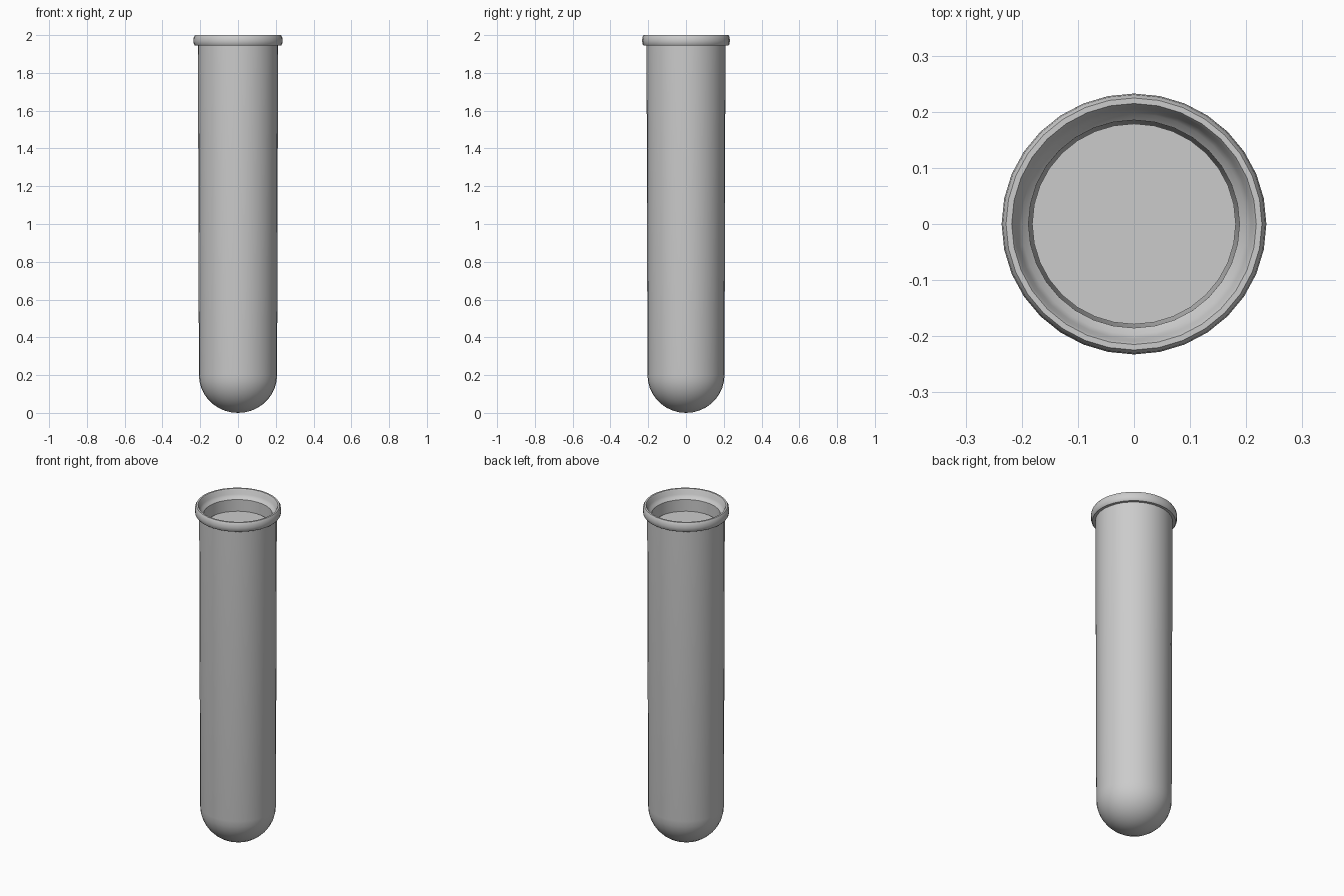
import bpy, bmesh
from math import sin, cos, pi

if "Cube" in bpy.data.objects:
    bpy.data.objects.remove(bpy.data.objects["Cube"])

SIDES = 32


def lathe(name, profile, angle=0.6):
    """Revolve an (r, z) profile around z; points with r = 0 become poles."""
    bm = bmesh.new()
    rings = []
    for r, z in profile:
        if r < 1e-6:
            rings.append([bm.verts.new((0, 0, z))] * SIDES)
        else:
            rings.append([bm.verts.new((r * cos(2 * pi * i / SIDES),
                                        0.985 * r * sin(2 * pi * i / SIDES), z))
                          for i in range(SIDES)])
    for a, b in zip(rings, rings[1:]):
        for i in range(SIDES):
            j = (i + 1) % SIDES
            corners = list(dict.fromkeys([a[i], a[j], b[j], b[i]]))
            bm.faces.new(corners)
    bmesh.ops.recalc_face_normals(bm, faces=bm.faces)
    mesh = bpy.data.meshes.new(name)
    bm.to_mesh(mesh)
    bm.free()
    obj = bpy.data.objects.new(name, mesh)
    bpy.context.collection.objects.link(obj)
    bpy.ops.object.select_all(action='DESELECT')
    obj.select_set(True)
    bpy.context.view_layer.objects.active = obj
    bpy.ops.object.shade_smooth_by_angle(angle=angle)
    return obj


def bowl(r, bottom, height, steps=9):
    """Rounded end, from the pole outwards and up."""
    pts = [(r * sin(pi / 2 * k / steps),
            bottom + height * (1 - cos(pi / 2 * k / steps)))
           for k in range(steps + 1)]
    pts[0] = (0, bottom)
    return pts


# Glass tube: round bottom, straight wall, rolled lip, inner wall
outer = bowl(0.207, 0.0, 0.2) + [(0.212, 1.945)]
lip = [(0.228, 1.945), (0.234, 1.953), (0.236, 1.97), (0.234, 1.99),
       (0.228, 2.0), (0.218, 2.0), (0.213, 1.992), (0.208, 1.97),
       (0.200, 1.958), (0.188, 1.947)]
inner = list(reversed(bowl(0.181, 0.03, 0.18)))
lathe("test_tube", outer + lip + inner)

# Contents: flat surface just below the lip, filling the round bottom
lathe("liquid", bowl(0.1805, 0.031, 0.18) + [(0.1815, 1.88), (0, 1.88)])
